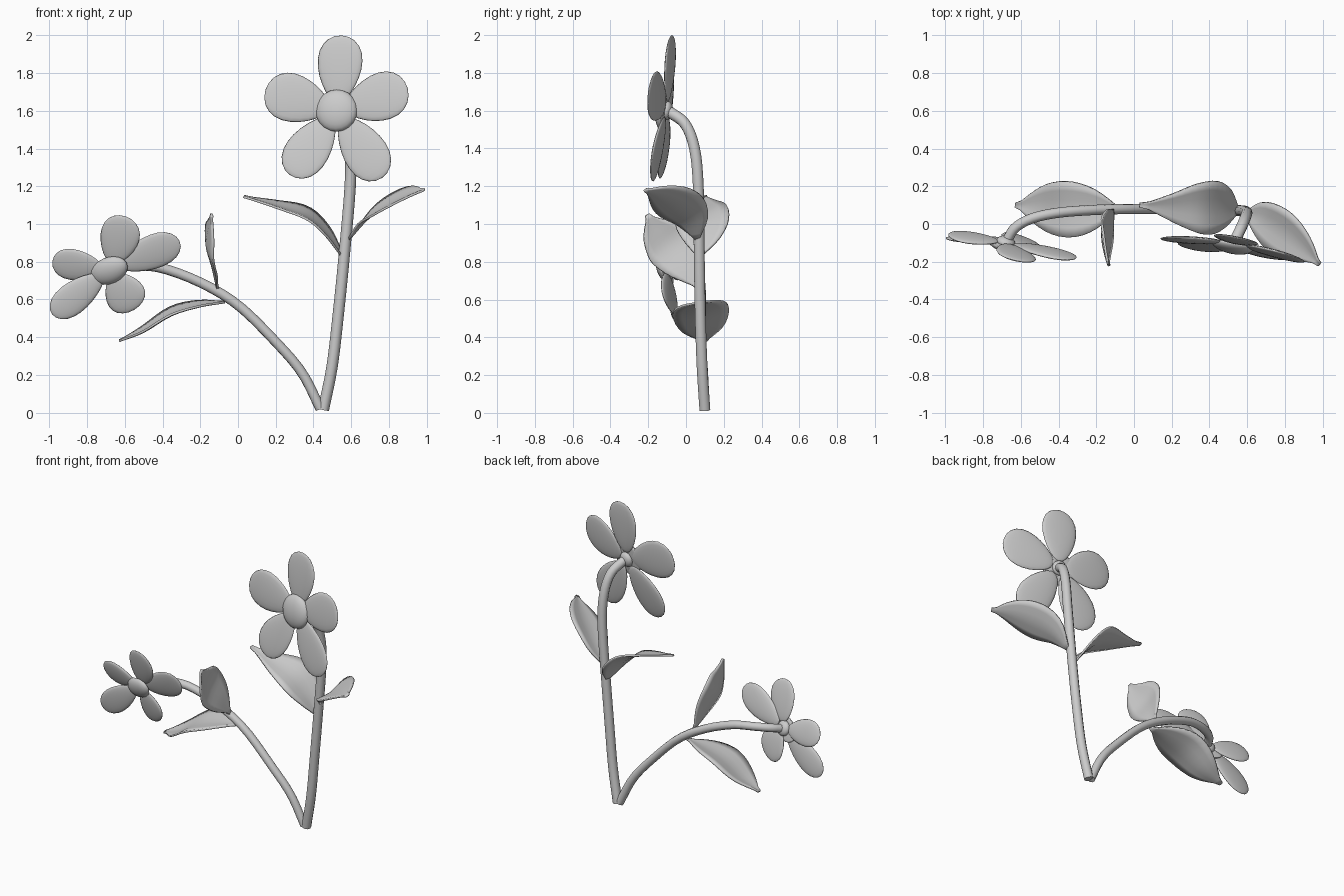
import bpy, bmesh, math
from mathutils import Vector

if "Cube" in bpy.data.objects:
    bpy.data.objects.remove(bpy.data.objects["Cube"])


def finish(name, bm):
    me = bpy.data.meshes.new(name)
    bmesh.ops.recalc_face_normals(bm, faces=bm.faces)
    for f in bm.faces:
        f.smooth = True
    bm.to_mesh(me)
    bm.free()
    ob = bpy.data.objects.new(name, me)
    bpy.context.collection.objects.link(ob)
    return ob


def spline(pts, t):
    """Catmull-Rom point at t in 0..1"""
    p = [Vector(q) for q in pts]
    p = [2 * p[0] - p[1]] + p + [2 * p[-1] - p[-2]]
    n = len(p) - 3
    i = min(int(t * n), n - 1)
    u = t * n - i
    a, b, c, d = p[i:i + 4]
    return 0.5 * (2 * b + (c - a) * u + (2 * a - 5 * b + 4 * c - d) * u**2
                  + (3 * b - a - 3 * c + d) * u**3)


def stem(name, pts, r):
    cu = bpy.data.curves.new(name, 'CURVE')
    cu.dimensions = '3D'
    cu.bevel_depth = r
    cu.bevel_resolution = 3
    cu.use_fill_caps = True
    sp = cu.splines.new('POLY')
    n = 28
    sp.points.add(n)
    for i in range(n + 1):
        sp.points[i].co = (*spline(pts, i / n), 1)
    sp.use_smooth = True
    ob = bpy.data.objects.new(name, cu)
    bpy.context.collection.objects.link(ob)


def ellipsoid(name, centre, axes, taper=0.0, back=1.0):
    """Sphere stretched along three axis vectors; taper widens it, back flattens the rear"""
    bm = bmesh.new()
    bmesh.ops.create_uvsphere(bm, u_segments=20, v_segments=12, radius=1)
    for v in bm.verts:
        x, y, z = v.co
        if z < 0:
            z *= back
        v.co = Vector(centre) + axes[0] * x * (1 + taper * z) + axes[1] * y + axes[2] * z
    finish(name, bm)


def flower(name, centre, normal, tips, disc, disc_angle):
    c, n = Vector(centre), Vector(normal).normalized()
    for i, (tip, width) in enumerate(tips):
        axis = Vector(tip) - c
        d = axis.normalized()
        side = d.cross(n).normalized()
        up = side.cross(d)
        ellipsoid(f"{name}_petal_{i + 1}", c + axis * 0.56,
                  [side * width / 2, up * 0.017, axis * 0.44], 0.25)
    # domed centre
    a = math.radians(disc_angle)
    u = Vector((math.cos(a), 0, math.sin(a)))
    u = (u - n * u.dot(n)).normalized()
    v = n.cross(u)
    ellipsoid(f"{name}_centre", c + n * 0.012, [u * disc[0], v * disc[1], n * disc[2]], back=0.2)
    # small cup behind the petals
    ellipsoid(f"{name}_cup", c, [u * 0.05, v * 0.05, n * 0.03])


def leaf(name, spine, side, width, peak=0.45, fold=0.02):
    """Pointed leaf folded along its midrib"""
    bm = bmesh.new()
    side = Vector(side).normalized()
    n, m = 16, 6
    k = math.log(0.5) / math.log(peak)
    rows = []
    for i in range(n + 1):
        t = i / n
        p = spline(spine, t)
        tan = (spline(spine, min(1, t + .02)) - spline(spine, max(0, t - .02))).normalized()
        s = (side - tan * side.dot(tan)).normalized()
        up = s.cross(tan)
        w = max(0.012, width / 2 * max(0, math.sin(math.pi * t**k)) ** 1.05)
        rel = 2 * w / width
        rows.append([bm.verts.new(p + s * w * q + up * fold * rel * abs(q) ** 1.3)
                     for q in [2 * j / m - 1 for j in range(m + 1)]])
    for r0, r1 in zip(rows, rows[1:]):
        for j in range(m):
            bm.faces.new((r0[j], r0[j + 1], r1[j + 1], r1[j]))
    ob = finish(name, bm)
    so = ob.modifiers.new("thickness", 'SOLIDIFY')
    so.thickness = 0.012
    so.offset = 0


# stems
stem("tall_stem", [(.453, .1, .015), (.50, .085, .25), (.535, .075, .55), (.565, .07, .85),
                   (.595, .065, 1.2), (.595, .045, 1.4), (.575, -.005, 1.53), (.535, -.09, 1.595)], .03)
stem("bent_stem", [(.437, .1, .02), (.34, .09, .21), (.2, .08, .375), (0, .08, .57),
                   (-.2, .075, .69), (-.4, .06, .765), (-.54, .03, .78), (-.63, -.02, .775),
                   (-.675, -.09, .757)], .027)

# flowers
flower("tall_flower", (.525, -.1, 1.6), (-.2, -1, .13),
       [((.55, -.075, 2.0), .235), ((.9, -.195, 1.72), .25), ((.765, -.185, 1.245), .23),
        ((.275, -.125, 1.26), .23), ((.145, -.075, 1.71), .25)], (.113, .113, .045), 0)
flower("bent_flower", (-.68, -.095, .757), (-.25, -1, -.35),
       [((-.595, -.2, 1.04), .205), ((-.31, -.185, .91), .18), ((-.55, -.085, .545), .22),
        ((-.985, -.07, .52), .165), ((-.985, -.06, .80), .17)], (.108, .072, .04), 28)

# leaves
leaf("tall_stem_left_leaf", [(.55, .07, .83), (.46, .085, .95), (.36, .09, 1.04),
                             (.22, .09, 1.09), (.03, .1, 1.145)], (0, 1, .25), .29, .42)
leaf("tall_stem_right_leaf", [(.59, .06, .92), (.69, .02, 1.03), (.80, -.05, 1.10),
                              (.90, -.13, 1.15), (.985, -.215, 1.18)], (-.55, -.8, -.55), .26, .45)
leaf("bent_stem_upper_leaf", [(-.11, .07, .66), (-.135, .0, .77), (-.165, -.08, .88),
                              (-.155, -.15, .96), (-.14, -.205, 1.05)], (-.15, .8, .6), .27, .5, .015)
leaf("bent_stem_lower_leaf", [(-.07, .08, .585), (-.2, .08, .565), (-.35, .08, .52),
                              (-.5, .09, .43), (-.63, .1, .38)], (0, 1, .14), .3, .5)
